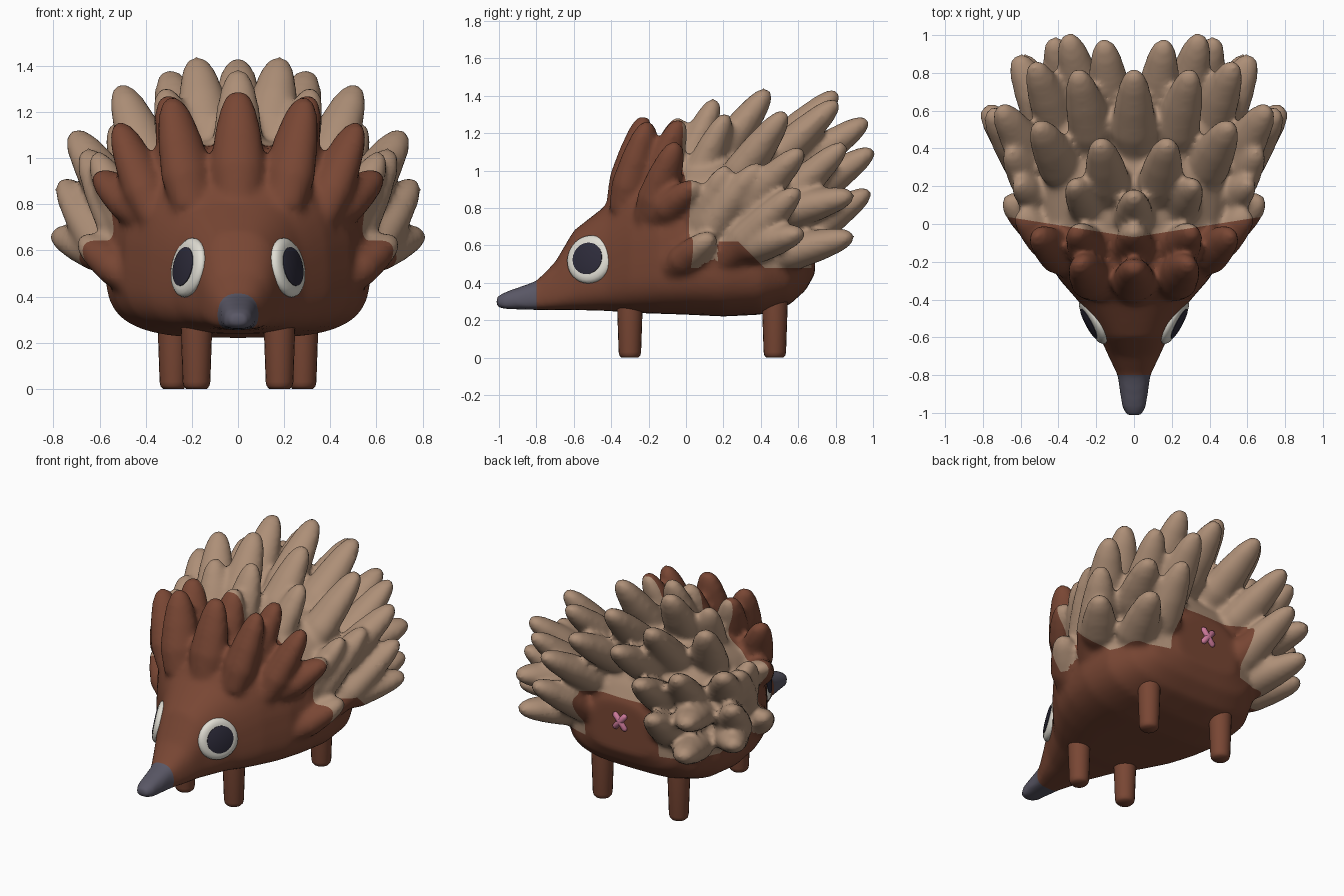
import bpy, bmesh, math
from mathutils import Matrix, Vector

default = bpy.data.objects.get("Cube")
if default:
    bpy.data.objects.remove(default, do_unlink=True)


def material(name, rgb):
    mat = bpy.data.materials.new(name)
    mat.use_nodes = True
    mat.diffuse_color = (*rgb, 1)
    mat.node_tree.nodes["Principled BSDF"].inputs["Base Color"].default_value = (*rgb, 1)
    return mat


BROWN = material("brown fur", (0.19, 0.062, 0.034))
TAN = material("tan spines", (0.42, 0.275, 0.185))
GREY = material("grey nose", (0.10, 0.095, 0.13))
WHITE = material("eye white", (0.74, 0.72, 0.65))
DARK = material("dark pupil", (0.026, 0.024, 0.042))
PINK = material("pink mark", (0.6, 0.19, 0.32))


def skin(bm, rings):
    """Bridge closed rings of points and cap both ends."""
    loops = [[bm.verts.new(p) for p in ring] for ring in rings]
    count = len(loops[0])
    for a, b in zip(loops, loops[1:]):
        for i in range(count):
            j = (i + 1) % count
            bm.faces.new((a[i], a[j], b[j], b[i]))
    bm.faces.new(loops[0][::-1])
    bm.faces.new(loops[-1])


def lathe(bm, profile, matrix, sides=20):
    """Turn a (height, radius) profile about local z."""
    turns = [math.tau * i / sides for i in range(sides)]
    skin(bm, [[matrix @ Vector((r * math.cos(a), r * math.sin(a), h)) for a in turns]
              for h, r in profile])


def aim(start, direction, wide=1, tall=1):
    """Place local z along a direction, stretching the cross-section."""
    turn = direction.to_track_quat("Z", "Y").to_matrix().to_4x4()
    return Matrix.Translation(start) @ turn @ Matrix.Diagonal((wide, tall, 1, 1))


def make_object(name, bm, mat):
    bmesh.ops.recalc_face_normals(bm, faces=bm.faces[:])
    mesh = bpy.data.meshes.new(name)
    bm.to_mesh(mesh)
    bm.free()
    mesh.materials.append(mat)
    obj = bpy.data.objects.new(name, mesh)
    bpy.context.collection.objects.link(obj)
    return obj


def shade(obj, degrees=40):
    bpy.ops.object.select_all(action="DESELECT")
    obj.select_set(True)
    bpy.context.view_layer.objects.active = obj
    bpy.ops.object.shade_smooth_by_angle(angle=math.radians(degrees))


# Body stations: y, half width, bottom, top
STATIONS = [
    (-1.015, 0.04, 0.272, 0.325), (-0.97, 0.064, 0.26, 0.35), (-0.8, 0.087, 0.255, 0.41),
    (-0.7, 0.135, 0.255, 0.51), (-0.6, 0.18, 0.255, 0.68), (-0.42, 0.285, 0.25, 0.82),
    (-0.3, 0.39, 0.24, 0.96), (-0.15, 0.49, 0.235, 1.03), (0, 0.545, 0.23, 1.07),
    (0.2, 0.575, 0.22, 1.1), (0.4, 0.555, 0.23, 1.09), (0.55, 0.48, 0.28, 1.01),
    (0.64, 0.38, 0.36, 0.88), (0.69, 0.22, 0.45, 0.77)]


def section(y, half, low, high, sides=40):
    mid = low + 0.36 * (high - low)
    points = []
    for i in range(sides):
        a = math.tau * i / sides
        c, s = math.cos(a), math.sin(a)
        power = 2 / 2.6 if s > 0 else 2 / 3.3
        x = math.copysign(abs(c) ** power, c) * half
        z = abs(s) ** power * (high - mid if s > 0 else low - mid)
        points.append(Vector((x, y, mid + z)))
    return points


# Spine rows: run back, rise, radius, tips on the +x side
SPINE_ROWS = [
    (0.13, 0.48, 0.09, [(0, -0.22, 1.29), (0.29, -0.2, 1.26)]),
    (0.15, 0.42, 0.085, [(0, -0.03, 1.28), (0.31, -0.03, 1.27), (0.52, -0.05, 1.15)]),
    (0.2, 0.18, 0.08, [(0.61, 0.06, 0.93), (0.68, 0.14, 0.65)]),
    (0.18, 0.4, 0.08, [(0, 0.16, 1.38), (0.32, 0.22, 1.3), (0.62, 0.22, 1.02)]),
    (0.32, 0.44, 0.09, [(0.18, 0.44, 1.43), (0.51, 0.53, 1.31), (0.66, 0.39, 1.03)]),
    (0.45, 0.42, 0.09, [(0, 0.81, 1.42), (0.3, 0.81, 1.37), (0.53, 0.85, 1.14)]),
    (0.38, 0.38, 0.09, [(0.71, 0.62, 1.11), (0.76, 0.6, 0.9)]),
    (0.48, 0.33, 0.09, [(0.16, 0.97, 1.27), (0.35, 1, 1.11), (0.43, 0.98, 0.89)]),
    (0.33, 0.1, 0.085, [(0.79, 0.62, 0.67)]),
    (0.45, 0.12, 0.09, [(0.6, 0.89, 0.65), (0.62, 0.89, 0.87)])]
SPINE = [(0, 1), (0.3, 1.25), (0.6, 1.07), (0.83, 0.82), (0.94, 0.58), (1, 0.28)]

bm = bmesh.new()
skin(bm, [section(*s) for s in STATIONS])
for run, rise, radius, tips in SPINE_ROWS:
    for x, y, z in tips:
        for side in ((1, -1) if x else (1,)):
            tip = Vector((x * side, y, z))
            base = Vector((0.66 * x * side, y - run, z - rise))
            axis = tip - base
            lathe(bm, [(h * axis.length, r * radius) for h, r in SPINE],
                  aim(base, axis, 1.08, 0.88))
body = make_object("body_with_spines", bm, BROWN)

# Fuse the spines into the body and soften the joins
fuse = body.modifiers.new("fuse", "REMESH")
fuse.mode = "VOXEL"
fuse.voxel_size = 0.018
soften = body.modifiers.new("soften", "SMOOTH")
soften.factor = 0.5
soften.iterations = 8
graph = bpy.context.evaluated_depsgraph_get()
fused = bpy.data.meshes.new_from_object(body.evaluated_get(graph))
body.modifiers.clear()
body.data = fused
fused.materials.clear()
for mat in (BROWN, TAN, GREY):
    fused.materials.append(mat)

# Cut clean colour borders, then colour by region
bm = bmesh.new()
bm.from_mesh(fused)
for point, normal in [((0, -0.8, 0), (0, 1, 0)), ((0, -0.07, 0), (0.16, 1, 0)),
                      ((0, -0.07, 0), (-0.16, 1, 0)), ((0, 0.9, 0), (0, 1, 1)),
                      ((0, 0, 0.48), (0, 0, 1)), ((0, 0, 0.62), (0, 0, 1)),
                      ((0, 0, 0.8), (0, 0, 1)), ((0.27, 0, 0), (1, 0, 0)),
                      ((-0.27, 0, 0), (1, 0, 0))]:
    bmesh.ops.bisect_plane(bm, geom=bm.verts[:] + bm.edges[:] + bm.faces[:],
                           plane_co=point, plane_no=normal)


def region(p):
    x = abs(p.x)
    if p.y < -0.8:
        return 2
    rump = x < 0.27 and p.z < 0.8
    side_tip = x > 0.58 and p.y < 0.17
    shoulder = p.y + p.z < 0.9 and p.z < 0.62 and not side_tip
    return int(p.y > 0.16 * x - 0.07 and p.z > 0.48 and not rump and not shoulder)


for face in bm.faces:
    face.material_index = region(face.calc_center_median())
    face.smooth = True
bm.to_mesh(fused)
bm.free()

# Legs
LEG = [(0, 0.045), (0.012, 0.056), (0.03, 0.06), (0.32, 0.07)]
for name, x, y in [("front", 0.18, -0.3), ("rear", 0.28, 0.475)]:
    for label, side in (("left", 1), ("right", -1)):
        bm = bmesh.new()
        lathe(bm, LEG, Matrix.Translation((x * side, y, 0)))
        shade(make_object(f"{name}_{label}_leg", bm, BROWN), 60)

# Eyes: rounded white discs with thin dark pupils
EYE = [(-0.04, 0.1), (0, 0.122), (0.012, 0.12), (0.024, 0.108), (0.03, 0.09)]
PUPIL = [(0.026, 0.08), (0.033, 0.08), (0.035, 0.076)]
for label, side in (("left", 1), ("right", -1)):
    frame = aim(Vector((0.212 * side, -0.513, 0.525)), Vector((0.88 * side, -0.47, 0.18)),
                1.1, 1.07)
    for name, profile, mat in (("eye", EYE, WHITE), ("pupil", PUPIL, DARK)):
        bm = bmesh.new()
        lathe(bm, profile, frame, 32)
        shade(make_object(f"{label}_{name}", bm, mat), 50)

# Crossed mark on the rump
BAR = [(-0.068, 0.008), (-0.055, 0.019), (0.055, 0.019), (0.068, 0.008)]
bm = bmesh.new()
for lean in (1, -1):
    lathe(bm, BAR, aim(Vector((0, 0.692, 0.65)), Vector((0.85 * lean, 0, 1))), 10)
shade(make_object("rump_mark", bm, PINK), 60)
